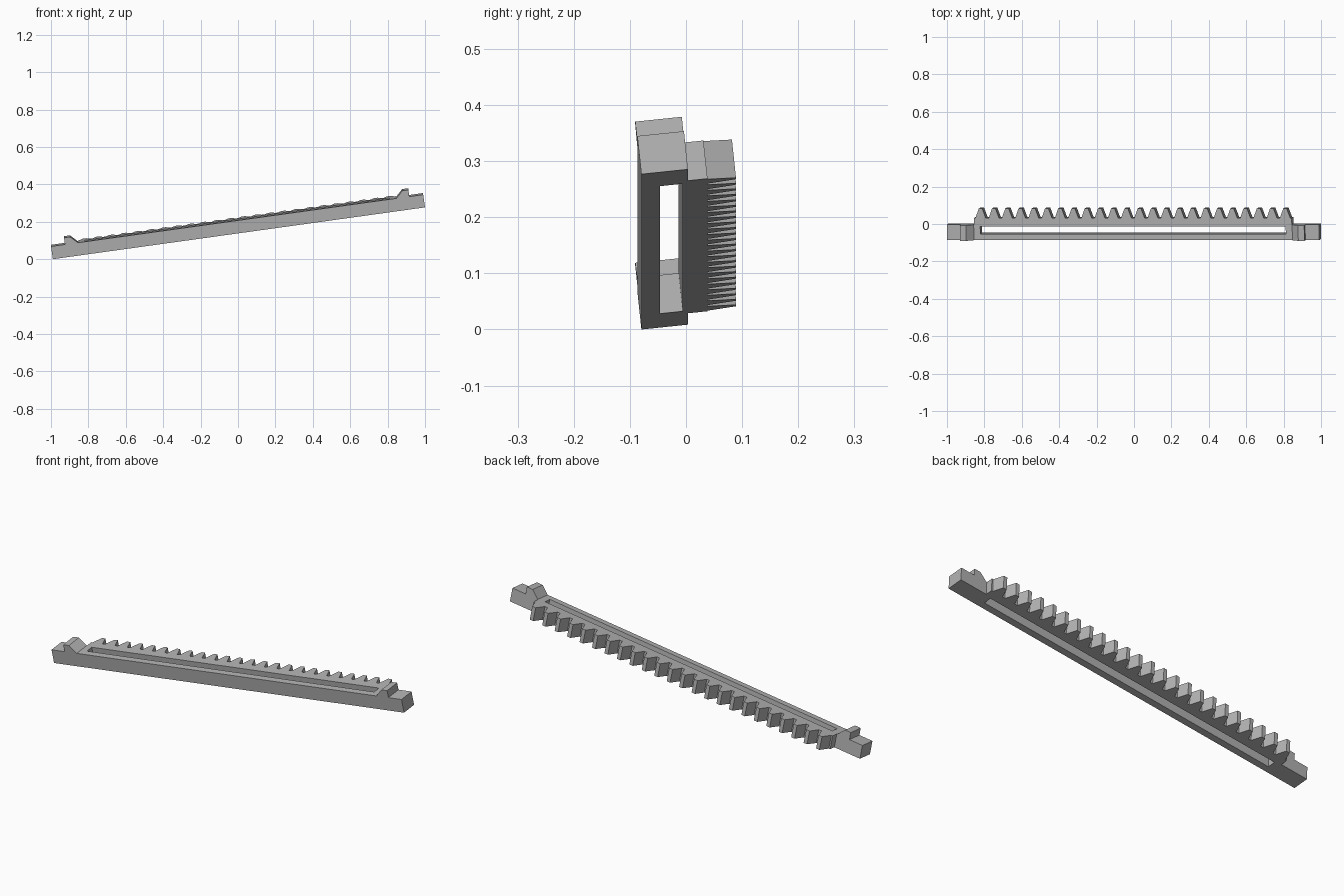
import bpy, bmesh, math
from mathutils import Matrix, Vector

cube = bpy.data.objects.get("Cube")
if cube:
    bpy.data.objects.remove(cube, do_unlink=True)

# Main sizes, measured along the bar from its lower front corner
LENGTH, DEPTH, HEIGHT = 2.009, 0.0835, 0.069
BUMP_HEIGHT = 0.1055
SLOT_X, SLOT_Y = 0.18, (0.033, 0.074)
RACK_START, ROOT_Y, TIP_Y, TEETH = 0.147, 0.1185, 0.1695, 24

# The whole bar is pitched upward and slightly rolled
PLACE = (Matrix.Translation((-0.99, -0.0795, 0))
         @ Matrix.Rotation(math.radians(-7.92), 4, 'Y')
         @ Matrix.Rotation(math.radians(6), 4, 'X'))

grey = bpy.data.materials.new("plain_grey")
grey.use_nodes = True
colour = (0.45, 0.45, 0.45, 1)
grey.diffuse_color = colour
grey.node_tree.nodes["Principled BSDF"].inputs["Base Color"].default_value = colour


def extrude(name, outline, direction):
    """Make a solid by sweeping a flat outline along a direction."""
    bm = bmesh.new()
    face = bm.faces.new([bm.verts.new(p) for p in outline])
    result = bmesh.ops.extrude_face_region(bm, geom=[face], use_keep_orig=True)
    moved = [g for g in result["geom"] if isinstance(g, bmesh.types.BMVert)]
    bmesh.ops.translate(bm, verts=moved, vec=Vector(direction))
    bmesh.ops.recalc_face_normals(bm, faces=bm.faces)
    mesh = bpy.data.meshes.new(name)
    bm.to_mesh(mesh)
    bm.free()
    mesh.materials.append(grey)
    obj = bpy.data.objects.new(name, mesh)
    bpy.context.collection.objects.link(obj)
    obj.matrix_world = PLACE
    return obj


# Bar with a stop bump near each end: one end profile, mirrored
end = [(0, 0), (0, HEIGHT), (0.075, HEIGHT), (0.075, BUMP_HEIGHT),
       (0.108, BUMP_HEIGHT), (0.145, HEIGHT)]
profile = end + [(LENGTH - x, z) for x, z in reversed(end)]
bar = extrude("slotted_bar", [(x, 0, z) for x, z in profile], (0, DEPTH, 0))

# Long slot cut through the bar
low, high = SLOT_Y
slot = extrude("slot_cutter",
               [(SLOT_X, low, -0.1), (LENGTH - SLOT_X, low, -0.1),
                (LENGTH - SLOT_X, high, -0.1), (SLOT_X, high, -0.1)], (0, 0, 0.4))
slot.hide_render = True
cut = bar.modifiers.new("slot", 'BOOLEAN')
cut.operation, cut.solver, cut.object = 'DIFFERENCE', 'EXACT', slot
bpy.context.view_layer.update()
cut_mesh = bpy.data.meshes.new_from_object(
    bar.evaluated_get(bpy.context.evaluated_depsgraph_get()))
bar.modifiers.clear()
bar.data = cut_mesh
bpy.data.objects.remove(slot, do_unlink=True)

# Toothed rack along the back: one trapezoid tooth per pitch
pitch = (LENGTH - 2 * RACK_START) / TEETH
root, tip = 0.0282, 0.0096
outline = [(RACK_START, DEPTH)]
outline.append((RACK_START, ROOT_Y))
for i in range(TEETH):
    middle = RACK_START + (i + 0.5) * pitch
    outline += [(middle - root, ROOT_Y), (middle - tip, TIP_Y),
                (middle + tip, TIP_Y), (middle + root, ROOT_Y)]
outline += [(LENGTH - RACK_START, ROOT_Y), (LENGTH - RACK_START, DEPTH)]
extrude("toothed_rack", [(x, y, 0) for x, y in outline], (0, 0, HEIGHT))
